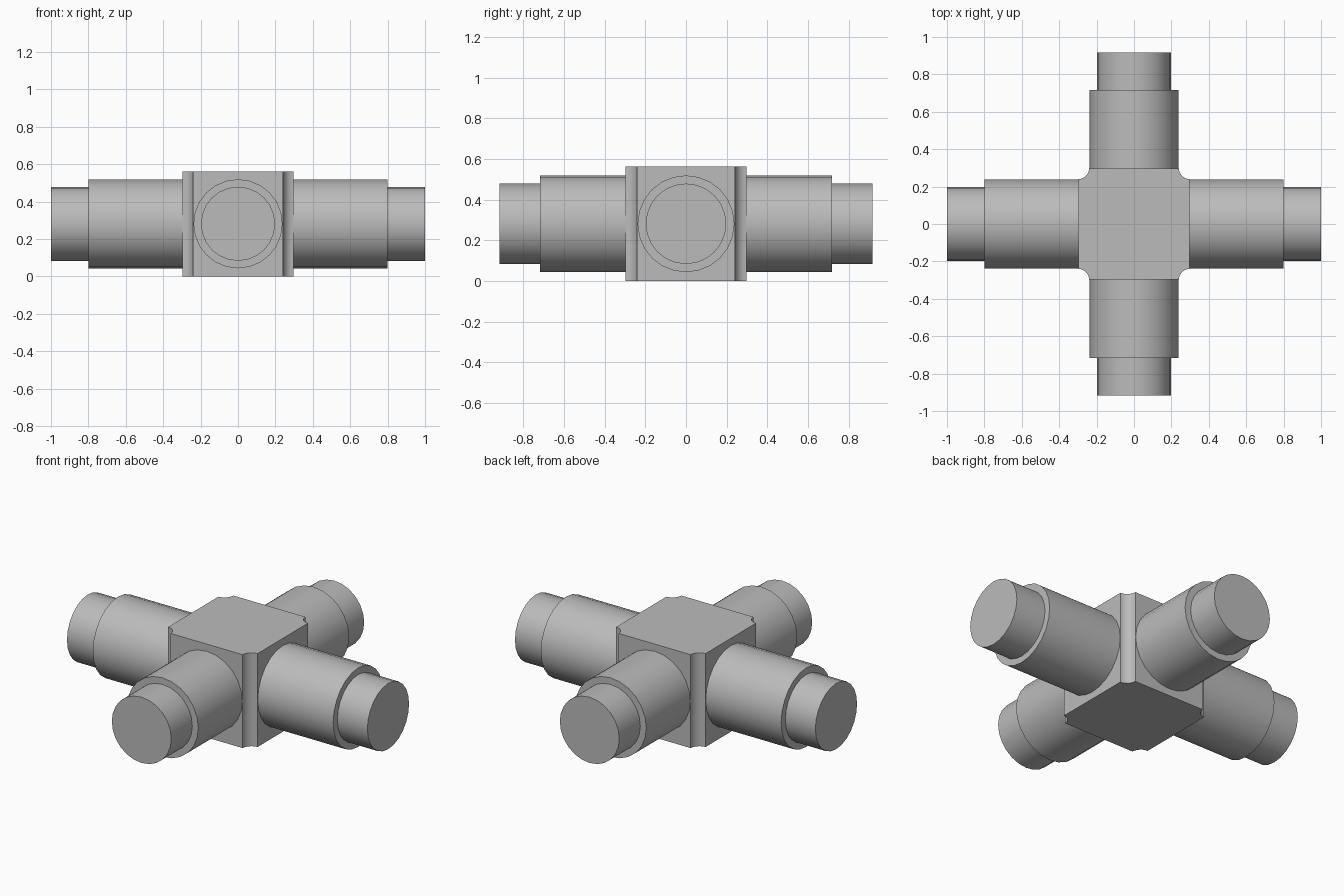
import bpy, bmesh
from math import sin, cos, pi, radians
from mathutils import Matrix

if "Cube" in bpy.data.objects:
    bpy.data.objects.remove(bpy.data.objects["Cube"])

HALF, HEIGHT, FILLET = 0.298, 0.562, 0.058
SIDES, ARC_STEPS = 24, 6

grey = bpy.data.materials.new("plain grey")
grey.use_nodes = True
color = (0.5, 0.5, 0.5, 1)
grey.diffuse_color = color
grey.node_tree.nodes["Principled BSDF"].inputs["Base Color"].default_value = color


def finish(bm, name):
    bmesh.ops.recalc_face_normals(bm, faces=bm.faces[:])
    mesh = bpy.data.meshes.new(name)
    bm.to_mesh(mesh)
    bm.free()
    mesh.materials.append(grey)
    obj = bpy.data.objects.new(name, mesh)
    bpy.context.collection.objects.link(obj)
    bpy.ops.object.select_all(action="DESELECT")
    obj.select_set(True)
    bpy.context.view_layer.objects.active = obj
    bpy.ops.object.shade_smooth_by_angle(angle=radians(30))
    return obj


# Central block: square with a concave round at each upright corner
bm = bmesh.new()
outline = []
for corner in range(4):
    turn = Matrix.Rotation(corner * pi / 2, 3, "Z")
    for i in range(ARC_STEPS + 1):
        a = -pi / 2 - i / ARC_STEPS * pi / 2
        point = turn @ Matrix.Identity(3).col[0].to_3d()
        point.x, point.y, point.z = HALF + FILLET * cos(a), HALF + FILLET * sin(a), 0
        outline.append(bm.verts.new(turn @ point))
base = bm.faces.new(outline)
top = bmesh.ops.extrude_face_region(bm, geom=[base], use_keep_orig=True)
bmesh.ops.translate(bm, vec=(0, 0, HEIGHT),
                    verts=[v for v in top["geom"] if isinstance(v, bmesh.types.BMVert)])
finish(bm, "central_block")


# Arms: stepped round shafts, turned from a profile of (distance, radius)
def arm(name, angle, step, end):
    bm = bmesh.new()
    rings = []
    for x, r in ((HALF, 0.238), (step, 0.238), (step, 0.198), (end, 0.198)):
        rings.append([bm.verts.new((x, r * cos(2 * pi * i / SIDES), r * sin(2 * pi * i / SIDES)))
                      for i in range(SIDES)])
    for a, b in zip(rings, rings[1:]):
        for i in range(SIDES):
            j = (i + 1) % SIDES
            bm.faces.new((a[i], a[j], b[j], b[i]))
    bm.faces.new(rings[0])
    bm.faces.new(rings[-1])
    place = Matrix.Translation((0, 0, HEIGHT / 2)) @ Matrix.Rotation(angle, 4, "Z")
    bmesh.ops.transform(bm, matrix=place, verts=bm.verts[:])
    finish(bm, name)


arm("left_arm", 0, 0.8, 1.0)
arm("back_arm", pi / 2, 0.717, 0.917)
arm("right_arm", pi, 0.8, 1.0)
arm("front_arm", -pi / 2, 0.717, 0.917)
